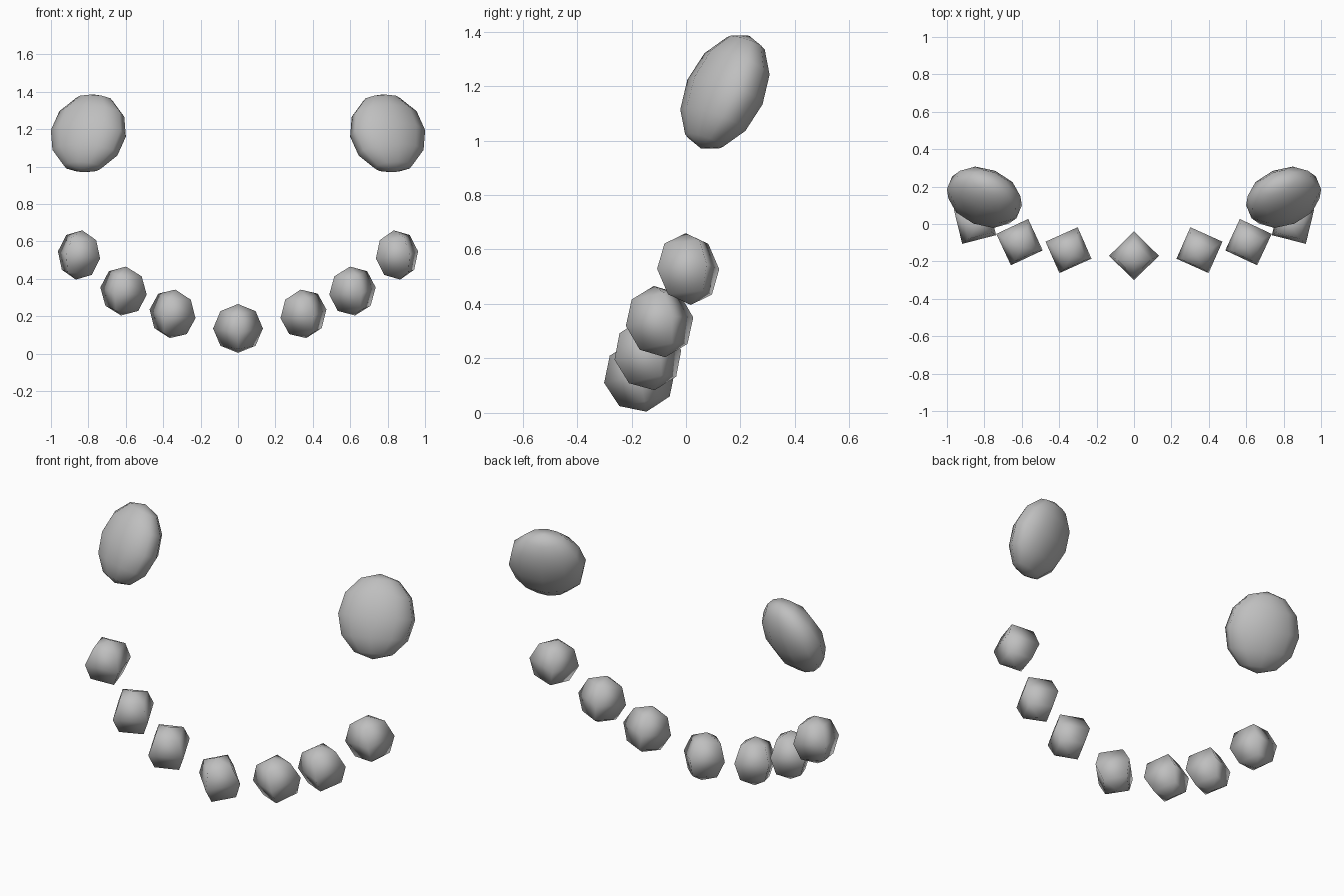
import bpy
from math import radians
from mathutils import Vector, Matrix, Euler

cube = bpy.data.objects.get("Cube")
if cube:
    bpy.data.objects.remove(cube, do_unlink=True)

# Plain grey material shared by every part
GREY = (0.52, 0.52, 0.52, 1)
grey = bpy.data.materials.new("grey")
grey.use_nodes = True
grey.diffuse_color = GREY
grey.node_tree.nodes["Principled BSDF"].inputs["Base Color"].default_value = GREY


def ball(name, segments, rings, centre, rotation, scale):
    """Smooth low-poly ball placed by centre, rotation matrix and radii."""
    bpy.ops.mesh.primitive_uv_sphere_add(segments=segments, ring_count=rings, radius=1)
    obj = bpy.context.object
    obj.name = name
    obj.matrix_world = (Matrix.Translation(centre) @ rotation.to_4x4()
                        @ Matrix.Diagonal((*scale, 1)))
    obj.data.materials.append(grey)
    bpy.ops.object.shade_smooth()
    return obj


def bead(name, centre, up, yaw):
    """Four-sided bead whose pole leans along the given direction."""
    lean = Vector((0, 0, 1)).rotation_difference(Vector(up)).to_matrix()
    turn = Matrix.Rotation(radians(yaw), 3, 'Z')
    ball(name, 4, 4, Vector(centre), lean @ turn, (0.133,) * 3)


# Middle bead of the smile
bead("smile_bead_middle", (0, -0.17, 0.135), (0, -0.19, 1), 0)

# Remaining beads: centre, lean and yaw on the left side
side_beads = [
    ((0.35, -0.14, 0.213), (-0.12, -0.19, 1), 21),
    ((0.612, -0.097, 0.335), (-0.10, -0.16, 1), 20),
    ((0.85, 0.008, 0.528), (-0.13, -0.07, 1), 31),
]

for side, s in (("left", 1), ("right", -1)):
    for i, (c, up, yaw) in enumerate(side_beads, 1):
        bead(f"smile_bead_{side}_{i}", (s * c[0], c[1], c[2]),
             (s * up[0], up[1], up[2]), s * yaw)

    # Flattened oval eye, tipped back and turned outwards
    tilt = Euler((radians(-25), 0, radians(22.6 * s))).to_matrix()
    ball(f"eye_{side}", 10, 6, Vector((0.8 * s, 0.143, 1.178)), tilt,
         (0.212, 0.133, 0.228))
